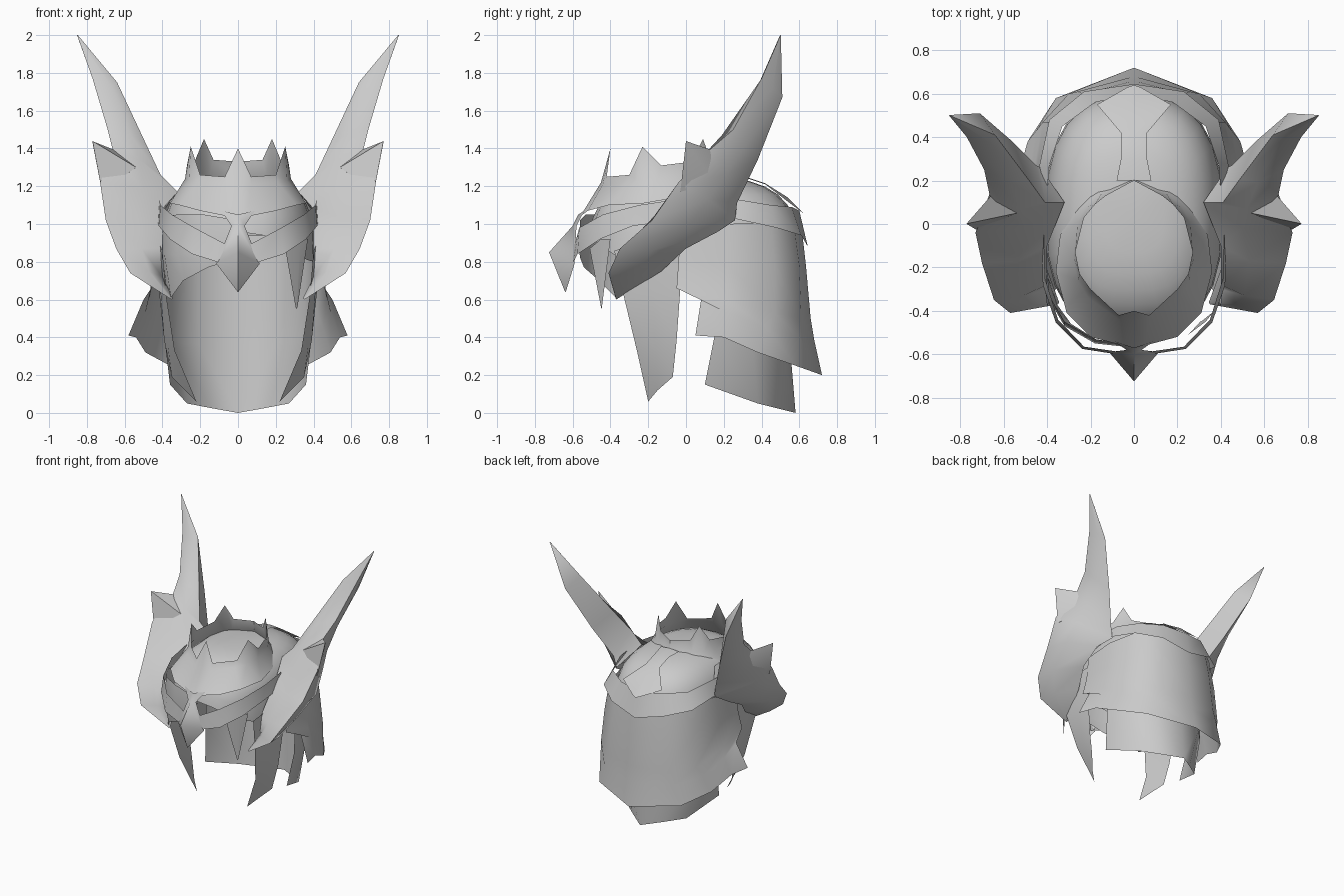
import bpy, bmesh, math
from mathutils import Vector

cube = bpy.data.objects.get("Cube")
if cube:
    bpy.data.objects.remove(cube, do_unlink=True)

steel = bpy.data.materials.new("grey_steel")
steel.use_nodes = True
GREY = (0.6, 0.6, 0.6, 1)
steel.diffuse_color = GREY
steel.node_tree.nodes["Principled BSDF"].inputs["Base Color"].default_value = GREY
CENTRE = Vector((0, 0.03, 0.8))


def finish(name, bm, mirror, angle, solid):
    """Orient faces outward, mirror across x if asked, and shade."""
    bmesh.ops.remove_doubles(bm, verts=bm.verts, dist=0.0005)
    bmesh.ops.recalc_face_normals(bm, faces=bm.faces)
    if not solid:
        bm.normal_update()
        facing = sum(f.normal.dot(f.calc_center_median() - CENTRE) * f.calc_area()
                     for f in bm.faces)
        if facing < 0:
            bmesh.ops.reverse_faces(bm, faces=bm.faces)
    mesh = bpy.data.meshes.new(name)
    bm.to_mesh(mesh)
    bm.free()
    mesh.materials.append(steel)
    ob = bpy.data.objects.new(name, mesh)
    bpy.context.collection.objects.link(ob)
    bpy.ops.object.select_all(action='DESELECT')
    ob.select_set(True)
    bpy.context.view_layer.objects.active = ob
    if mirror:
        mod = ob.modifiers.new("mirror", 'MIRROR')
        mod.use_clip = True
        mod.merge_threshold = 0.001
        bpy.ops.object.modifier_apply(modifier=mod.name)
    bpy.ops.object.shade_smooth_by_angle(angle=math.radians(angle))


def loft(name, rows, mirror=True, closed=False, angle=45):
    """Skin rows of points; closed rows make a tube."""
    bm = bmesh.new()
    grid = [[bm.verts.new(p) for p in row] for row in rows]
    n = len(rows[0])
    for a, b in zip(grid, grid[1:]):
        for i in range(n if closed else n - 1):
            j = (i + 1) % n
            bm.faces.new((a[i], a[j], b[j], b[i]))
    if closed:
        bm.faces.new(grid[0])
        bm.faces.new(grid[-1])
    bmesh.ops.dissolve_degenerate(bm, dist=0.0005, edges=bm.edges)
    finish(name, bm, mirror, angle, closed)


def rounded(v, power):
    """Signed power, for boxy ellipses."""
    return math.copysign(abs(v) ** power, v)


# Skull dome, a full rounded shell cut higher at the face
SEG, RINGS, POW = 24, 8, 2 / 3
rows = []
for r in range(RINGS + 1):
    row = []
    for s in range(SEG + 1):
        t = 2 * math.pi * s / SEG
        cut = 0.80 + 0.16 * max(0, -math.sin(t)) ** 4
        f = math.acos(((cut - 0.80) / 0.45) ** (1 / POW)) * r / RINGS
        rad = math.sin(f) ** POW
        row.append((0.41 * rad * rounded(math.cos(t), 0.8),
                    0.04 + 0.56 * rad * rounded(math.sin(t), 0.8),
                    0.80 + 0.45 * max(0, math.cos(f)) ** POW))
    rows.append(row)
loft("skull_dome", rows, mirror=False, angle=60)

# Crown ring with five spikes
loft("crown", [
    [(0, -.40, 1.40), (.07, -.42, 1.25), (.20, -.30, 1.26), (.25, -.23, 1.41), (.27, -.13, 1.31),
     (.23, .03, 1.33), (.18, .09, 1.45), (.13, .13, 1.34), (0, .20, 1.33)],
    [(0, -.45, 1.22), (.07, -.44, 1.21), (.21, -.34, 1.22), (.26, -.26, 1.23), (.28, -.15, 1.24),
     (.26, .01, 1.25), (.22, .08, 1.25), (.15, .14, 1.25), (0, .205, 1.25)],
    [(0, -.58, 1.00), (.05, -.56, 1.04), (.20, -.52, 1.07), (.31, -.41, 1.10), (.36, -.22, 1.11),
     (.34, -.05, 1.14), (.28, .06, 1.18), (.19, .16, 1.21), (0, .21, 1.23)]])

# Brow bands sweeping steeply from the temples down to the nose
loft("brow_band", [
    [(.415, -.05, 1.13), (.41, -.25, 1.10), (.35, -.44, 1.05), (.23, -.565, .98), (.06, -.59, .89)],
    [(.425, -.05, 1.02), (.42, -.28, .99), (.36, -.455, .92), (.24, -.575, .84), (.08, -.60, .79)]])

# Beaked nose guard
loft("nose_guard", [
    [(0, -.57, 1.05), (.09, -.54, 1.07)],
    [(0, -.60, .99), (.035, -.58, .99)],
    [(0, -.725, .85), (.115, -.59, .79)],
    [(0, -.64, .64), (.005, -.635, .645)]], angle=80)

# Face plate over one eye only, tapering to a point on the cheek
loft("eye_plate", [
    [(-.40, -.22, 1.04), (-.39, -.33, 1.04), (-.32, -.45, 1.05), (-.18, -.53, 1.05), (0, -.56, 1.02)],
    [(-.40, -.24, .84), (-.39, -.35, .84), (-.32, -.47, .84), (-.18, -.55, .86), (0, -.57, .88)],
    [(-.38, -.28, .66), (-.355, -.37, .61), (-.29, -.46, .70), (-.16, -.54, .77), (0, -.56, .82)]],
    mirror=False)

# Small fang below the open eye
loft("cheek_fang", [
    [(.25, -.51, .87), (.33, -.45, .92), (.37, -.40, .92)],
    [(.305, -.45, .56), (.31, -.448, .55), (.315, -.445, .56)]], mirror=False)

# Long pointed cheek guards
loft("cheek_guard", [
    [(.40, -.38, .86), (.42, -.20, .90), (.42, -.02, .90)],
    [(.38, -.33, .62), (.41, -.18, .64), (.42, -.03, .66)],
    [(.335, -.26, .33), (.37, -.16, .34), (.39, -.05, .38)],
    [(.22, -.20, .06), (.28, -.15, .12), (.35, -.07, .19)]])

# Flared neck curtain
loft("neck_curtain", [
    [(.42, -.03, .98), (.42, .22, 1.0), (.36, .45, 1.01), (.21, .57, 1.01), (0, .61, 1.0)],
    [(.43, -.04, .80), (.45, .22, .78), (.39, .47, .78), (.23, .60, .78), (0, .635, .78)],
    [(.46, -.05, .66), (.47, .21, .60), (.42, .47, .53), (.26, .61, .50), (0, .66, .50)],
    [(.50, .08, .60), (.49, .22, .53), (.45, .43, .45), (.30, .60, .40), (0, .68, .38)],
    [(.58, .05, .41), (.54, .20, .40), (.49, .38, .32), (.36, .58, .25), (0, .72, .20)]])

# Inner neck curtain hanging lower
loft("inner_neck_curtain", [
    [(.395, .16, .94), (.36, .35, .94), (.21, .51, .94), (0, .56, .94)],
    [(.39, .15, .40), (.35, .35, .38), (.21, .50, .37), (0, .55, .36)],
    [(.36, .10, .15), (.27, .38, .05), (.14, .48, .025), (0, .58, 0)]], angle=70)

# Band round the back of the dome, and the strap from the crown to it
loft("back_band", [
    [(.41, .02, 1.13), (.39, .27, 1.13), (.33, .45, 1.10), (.18, .56, 1.09), (0, .60, 1.07)],
    [(.43, .02, 1.0), (.44, .25, 1.03), (.39, .48, .98), (.23, .61, .94), (0, .645, .88)]])
loft("crown_strap", [
    [(0, .20, 1.265), (.08, .20, 1.26)],
    [(0, .30, 1.255), (.06, .30, 1.25)],
    [(0, .42, 1.215), (.06, .42, 1.21)],
    [(0, .54, 1.14), (.17, .55, 1.11)],
    [(0, .64, 1.04), (.03, .63, 1.05)]])

# Side wings: inner, front, outer, side and back corners, swept from low tip to horn
wing = [
    [(.345, -.36, .61), (.35, -.37, .60), (.36, -.37, .605), (.36, -.362, .605), (.355, -.36, .61)],
    [(.40, -.30, .72), (.47, -.37, .75), (.57, -.41, .74), (.55, -.27, .73), (.43, -.13, .75)],
    [(.40, -.28, .87), (.51, -.33, .87), (.645, -.35, .87), (.635, -.18, .86), (.49, 0, .87)],
    [(.40, -.10, 1.08), (.53, -.17, 1.04), (.70, -.18, 1.02), (.68, .02, 1.0), (.50, .17, .96)],
    [(.32, .10, 1.17), (.50, -.02, 1.18), (.73, -.04, 1.22), (.66, .12, 1.13), (.43, .26, 1.02)],
    [(.41, .10, 1.26), (.52, .07, 1.34), (.66, .11, 1.38), (.64, .21, 1.26), (.45, .27, 1.11)],
    [(.49, .21, 1.43), (.57, .19, 1.47), (.69, .25, 1.50), (.655, .32, 1.42), (.56, .38, 1.34)],
    [(.64, .41, 1.75), (.67, .38, 1.73), (.77, .40, 1.77), (.745, .46, 1.72), (.71, .51, 1.67)],
    [(.848, .50, 2.0), (.85, .498, 2.0), (.852, .50, 2.0), (.852, .502, 1.999), (.85, .502, 1.998)]]
loft("wing_horn", wing, closed=True, angle=60)

# Spur on the outer edge of each wing, rooted inside it
loft("wing_spur", [
    [(.72, -.03, 1.17), (.54, .05, 1.30), (.65, .14, 1.39), (.64, .15, 1.22)],
    [(.77, 0, 1.44), (.768, .002, 1.438), (.77, .003, 1.438), (.771, .002, 1.436)]],
     closed=True, angle=60)
